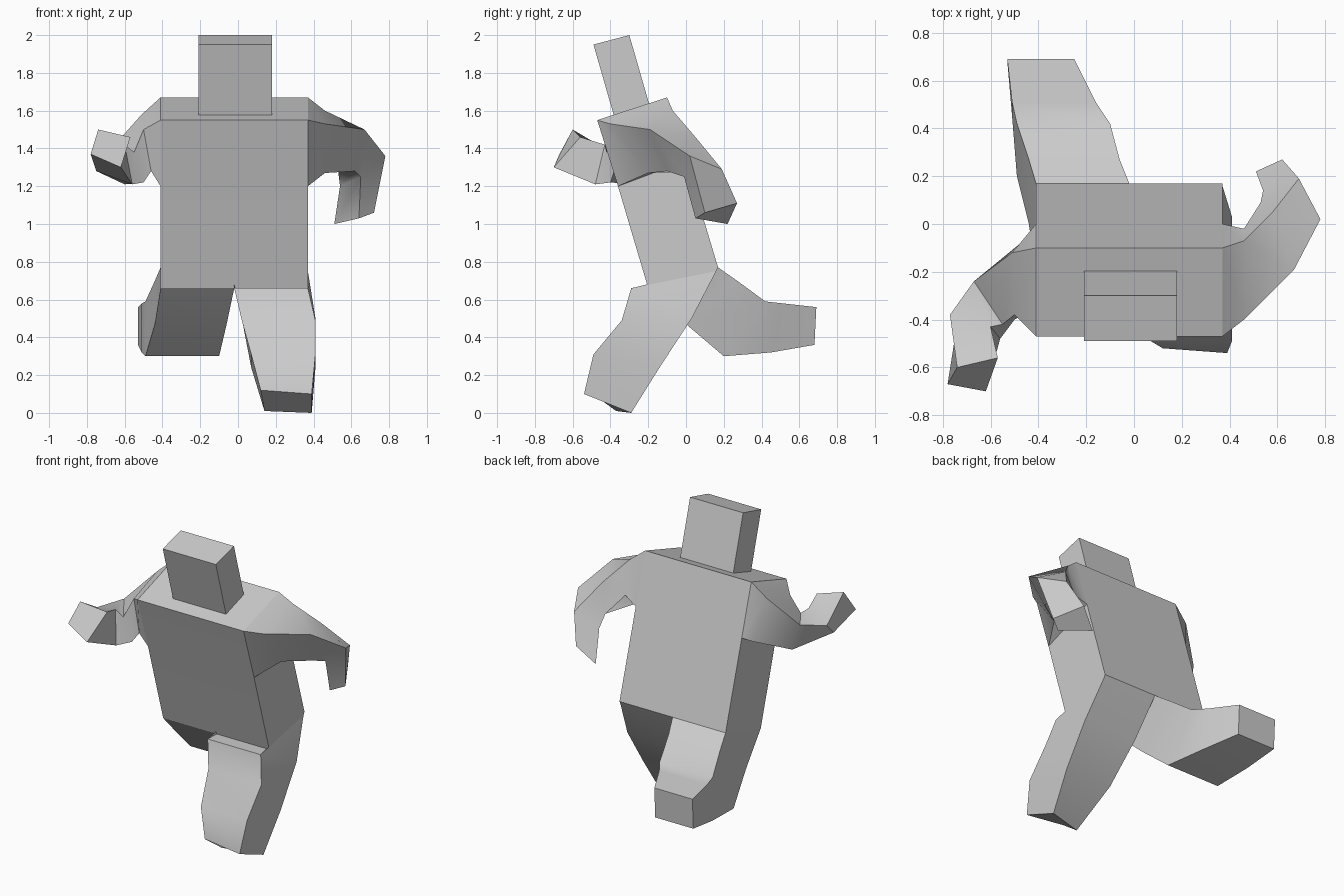
import bpy, bmesh, math

if "Cube" in bpy.data.objects:
    bpy.data.objects.remove(bpy.data.objects["Cube"])


def finish(name, bm):
    """Turn a bmesh into a smooth-by-angle object."""
    bmesh.ops.recalc_face_normals(bm, faces=bm.faces)
    mesh = bpy.data.meshes.new(name)
    bm.to_mesh(mesh)
    bm.free()
    ob = bpy.data.objects.new(name, mesh)
    bpy.context.collection.objects.link(ob)
    bpy.ops.object.select_all(action='DESELECT')
    bpy.context.view_layer.objects.active = ob
    ob.select_set(True)
    bpy.ops.object.shade_smooth_by_angle(angle=math.radians(40))
    return ob


def loft(name, rings, cap_start=False, cap_end=True, skip=()):
    """Bridge four-cornered rings; skip holds (ring, side) openings."""
    bm = bmesh.new()
    loops = [[bm.verts.new(p) for p in r] for r in rings]
    for i in range(len(loops) - 1):
        for k in range(4):
            if (i, k) not in skip:
                j = (k + 1) % 4
                bm.faces.new((loops[i][k], loops[i][j], loops[i + 1][j], loops[i + 1][k]))
    if cap_start:
        bm.faces.new(loops[0])
    if cap_end:
        bm.faces.new(loops[-1])
    return finish(name, bm)


def slab(x0, x1, front, back):
    """Ring spanning x0..x1 between a front and a back (y, z) point."""
    return [(x0, *front), (x1, *front), (x1, *back), (x0, *back)]


L, M, R = -0.41, -0.02, 0.37

# Leaning torso, open where the arms and legs join
loft("torso", [slab(L, R, (-.47, 1.55), (-.10, 1.67)),
               slab(L, R, (-.36, 1.20), (0, 1.335)),
               slab(L, R, (-.20, .66), (.17, .77))],
     cap_start=True, cap_end=False, skip={(0, 1), (0, 3)})

# Head block
loft("head", [slab(-.21, .18, (-.375, 1.55), (-.185, 1.60)),
              slab(-.21, .18, (-.49, 1.95), (-.30, 2.0))])

# Forward leg
foot = slab(.14, .39, (-.54, .10), (-.33, 0))
foot[0] = (.12, -.52, .12)
foot[2] = (.39, -.29, 0)
foot[3] = (.14, -.37, .01)
loft("forward_leg", [slab(M, R, (-.20, .66), (.17, .77)),
                     slab(M, R, (-.29, .66), (.16, .75)),
                     slab(.02, .41, (-.34, .49), (.03, .50)),
                     slab(.07, .41, (-.49, .31), (-.14, .24)),
                     foot])

# Trailing leg, bent at the knee
loft("trailing_leg", [slab(L, M, (-.20, .66), (.17, .77)),
                      slab(-.44, -.06, (0, .47), (.27, .70)),
                      slab(-.49, -.10, (.20, .30), (.42, .59)),
                      slab(-.51, -.16, (.45, .32), (.51, .58)),
                      slab(-.53, -.25, (.68, .36), (.69, .56))])


def shoulder(x):
    return [(x, -.10, 1.67), (x, -.47, 1.55), (x, -.36, 1.20), (x, 0, 1.335)]


# Arm swung back, forearm hanging
loft("back_arm", [shoulder(R),
                  [(.46, -.07, 1.60), (.46, -.40, 1.53), (.46, -.20, 1.27), (.46, -.02, 1.38)],
                  [(.58, .05, 1.46), (.67, -.19, 1.50), (.62, -.10, 1.28), (.53, .09, 1.28)],
                  [(.69, .19, 1.29), (.78, .02, 1.36), (.65, -.01, 1.25), (.54, .14, 1.20)],
                  [(.62, .27, 1.11), (.72, .10, 1.06), (.64, .05, 1.03), (.51, .22, 1.00)]])

# Arm swung forward, hand raised
loft("front_arm", [shoulder(L),
                   [(-.51, -.12, 1.58), (-.50, -.38, 1.50), (-.46, -.38, 1.28), (-.45, -.06, 1.30)],
                   [(-.67, -.24, 1.40), (-.55, -.42, 1.38), (-.50, -.40, 1.22), (-.60, -.26, 1.21)],
                   [(-.77, -.38, 1.37), (-.60, -.43, 1.42), (-.56, -.48, 1.21), (-.75, -.48, 1.28)],
                   [(-.74, -.60, 1.50), (-.57, -.56, 1.46), (-.62, -.70, 1.30), (-.78, -.67, 1.37)]])
